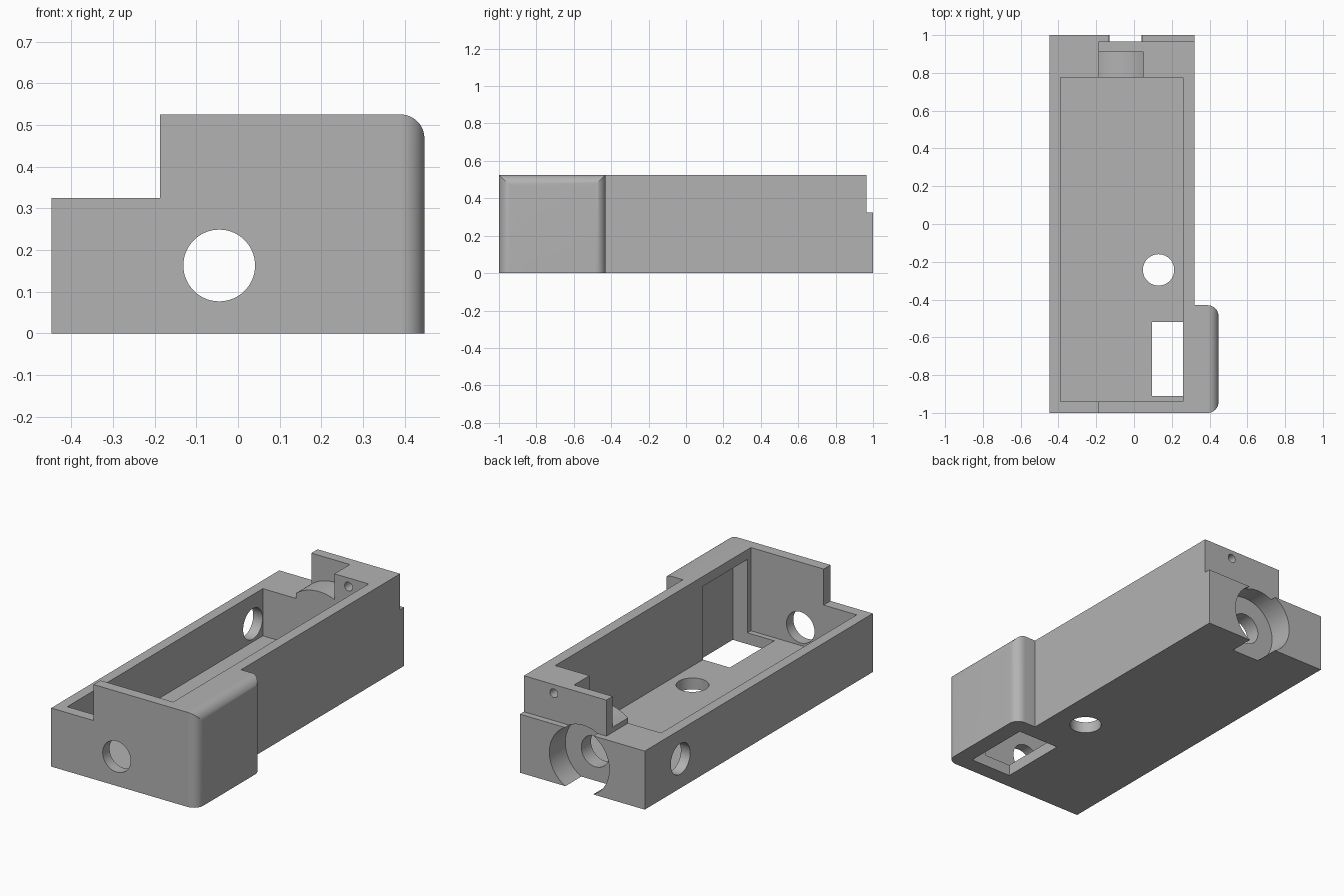
import bpy, bmesh
from math import cos, sin, pi, radians, sqrt

cube = bpy.data.objects.get("Cube")
if cube:
    bpy.data.objects.remove(cube, do_unlink=True)


def arc(cx, cy, r, start, end, n=12):
    """Points on an arc, angles in degrees."""
    angles = [radians(start + (end - start) * i / n) for i in range(n + 1)]
    return [(cx + r * cos(a), cy + r * sin(a)) for a in angles]


def prism(name, pts, axis, lo, hi):
    """Solid made by extruding a 2D outline along one axis."""
    place = {"x": lambda p, d: (d, p[0], p[1]),
             "y": lambda p, d: (p[0], d, p[1]),
             "z": lambda p, d: (p[0], p[1], d)}[axis]
    bm = bmesh.new()
    ends = [[bm.verts.new(place(p, d)) for p in pts] for d in (lo, hi)]
    bm.faces.new(ends[0])
    bm.faces.new(ends[1])
    n = len(pts)
    for i in range(n):
        j = (i + 1) % n
        bm.faces.new((ends[0][i], ends[0][j], ends[1][j], ends[1][i]))
    bmesh.ops.recalc_face_normals(bm, faces=bm.faces)
    mesh = bpy.data.meshes.new(name)
    bm.to_mesh(mesh)
    bm.free()
    obj = bpy.data.objects.new(name, mesh)
    bpy.context.collection.objects.link(obj)
    return obj


def box(name, x0, x1, y0, y1, z0, z1):
    return prism(name, [(x0, y0), (x1, y0), (x1, y1), (x0, y1)], "z", z0, z1)


def rod(name, axis, cx, cy, r, lo, hi, n=64):
    return prism(name, arc(cx, cy, r, 0, 360, n)[:-1], axis, lo, hi)


def combine(target, tool, operation="DIFFERENCE"):
    """Apply a boolean and throw the tool away."""
    mod = target.modifiers.new(tool.name, "BOOLEAN")
    mod.operation = operation
    mod.solver = "EXACT"
    mod.object = tool
    bpy.ops.object.select_all(action="DESELECT")
    bpy.context.view_layer.objects.active = target
    target.select_set(True)
    bpy.ops.object.modifier_apply(modifier=mod.name)
    bpy.data.objects.remove(tool, do_unlink=True)


left, right, bump = -0.447, 0.32, 0.447
top, low = 0.525, 0.325
step = -0.187
r = 0.057
bore_x, bore_z = -0.045, 0.163

# Housing: stepped front outline crossed with the L-shaped plan
outline = [(left, 0), (bump, 0)] + arc(bump - r, top - r, r, 0, 90)
outline += [(step, top), (step, low), (left, low)]
plan = [(left, -1)] + arc(bump - r, -1 + r, r, -90, 0)
plan += arc(bump - r, -0.43 - r, r, 0, 90) + [(right, -0.43), (right, 1), (left, 1)]
housing = prism("housing", outline, "y", -1.1, 1.1)
combine(housing, prism("plan", plan, "z", -0.1, 0.7), "INTERSECT")

# Main cavity, side pocket and lowered rear ledge
combine(housing, box("cavity", -0.39, 0.26, -0.94, 0.775, 0.063, 0.7))
combine(housing, box("pocket", 0.095, 0.35, -0.91, -0.52, -0.1, 0.47))
combine(housing, box("rear_ledge", -0.6, 0.6, 0.965, 1.1, low, 0.7))

# Rear slot with an arched floor over the bore
arch, slot_end = 0.238, 0.05
dx0, dx1 = step - 0.001 - bore_x, slot_end - bore_x
slot = []
for i in range(17):
    dx = dx0 + (dx1 - dx0) * i / 16
    slot.append((bore_x + dx, bore_z + sqrt(arch ** 2 - dx ** 2)))
slot += [(slot_end, 0.7), (bore_x + dx0, 0.7)]
combine(housing, prism("slot", slot, "y", 0.77, 0.91))

# Round openings
combine(housing, rod("counterbore", "y", bore_x, bore_z, 0.184, 0.86, 1.1))
combine(housing, rod("long_bore", "y", bore_x, bore_z, 0.086, -1.1, 1.1))
combine(housing, rod("pin_hole", "y", 0.136, 0.477, 0.024, 0.7, 1.1, 32))
combine(housing, rod("side_hole", "x", 0.687, bore_z, 0.085, -0.6, -0.3))
combine(housing, rod("floor_hole", "z", 0.13, -0.243, 0.083, -0.1, 0.2))

# Grey plastic
grey = bpy.data.materials.new("grey plastic")
grey.use_nodes = True
colour = (0.45, 0.45, 0.45, 1)
grey.diffuse_color = colour
grey.node_tree.nodes["Principled BSDF"].inputs["Base Color"].default_value = colour
housing.data.materials.clear()
housing.data.materials.append(grey)
for face in housing.data.polygons:
    face.material_index = 0

bpy.ops.object.select_all(action="DESELECT")
housing.select_set(True)
bpy.context.view_layer.objects.active = housing
bpy.ops.object.shade_smooth_by_angle(angle=radians(25))
